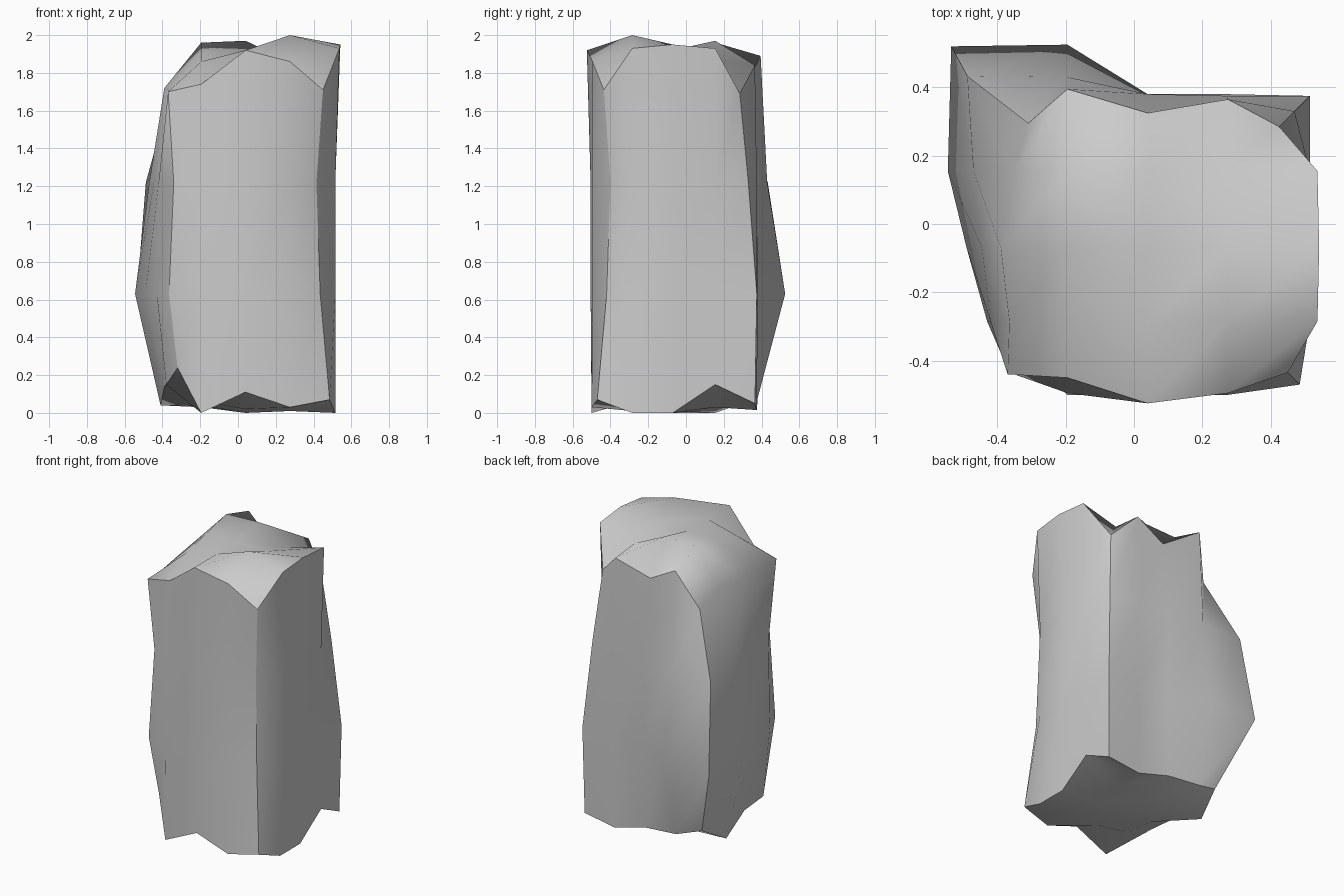
import bpy, bmesh

if "Cube" in bpy.data.objects:
    bpy.data.objects.remove(bpy.data.objects["Cube"])

# regular block lattice: 4 x 4 columns, 3 tiers
XS = [-0.43, -0.195, 0.04, 0.275, 0.515]
YS = [-0.50, -0.285, -0.07, 0.155, 0.375]
PERIM = ([(i, 0) for i in range(4)] + [(4, j) for j in range(4)] +
         [(i, 4) for i in range(4, 0, -1)] + [(0, j) for j in range(4, 0, -1)])
CORNERS = [(0, 0), (4, 0), (4, 4), (0, 4)]

# outward push of each perimeter point, from the front-left corner counter-clockwise
PUSH = [
    [-.11, 0, 0, 0, -.03, 0, 0, 0, -.01, 0, .005, .01, -.05, -.02, -.04, -.05],
    [-.065, -.005, .005, -.005, -.08, 0, 0, 0, 0, .005, .005, .15, .125, .115, .06, 0],
    [-.09, -.005, .005, -.005, -.10, 0, 0, 0, -.045, 0, .005, .055, .058, .04, .015, -.01],
    [-.06, -.05, .025, -.005, -.065, .022, .027, .022, -.09, -.01, -.05, .02,
     -.10, -.08, -.04, -.065],
]
# sideways skew of the back-left corner on each ring
SKEW = [.02, .02, 0, .02]
# heights of the four rings
LEVEL = [
    [.24, 0, .11, .03, .07, 0, 0, .15, .05, .015, .08, .10, .15, .04, .14, .15],
    [.63] * 16,
    [1.22] * 16,
    [1.70, 1.74, 1.92, 1.86, 1.71, 1.93, 1.95, 1.93, 1.69, 1.84, 1.75, 1.89,
     1.62, 1.72, 1.72, 1.71],
]
# interior heights of the caps, rows from front to back
TOP = [[1.86, 1.92, 2.0], [1.91, 1.92, 1.92], [1.96, 1.97, 1.86]]
BOTTOM = [[.06, .02, .01], [.04, 0, .01], [.03, 0, .03]]

bm = bmesh.new()


def ring(push, level, skew):
    """One uneven perimeter ring; corners move along both axes."""
    verts = {}
    for (i, j), p, z in zip(PERIM, push, level):
        sx = (i == 4) - (i == 0)
        sy = (j == 4) - (j == 0)
        s = skew if (i, j) == (0, 4) else 0
        verts[i, j] = bm.verts.new((XS[i] + sx * p + s, YS[j] + sy * p + s, z))
    return verts


def cap(verts, heights, up):
    """Fill a ring with a lumpy 4 x 4 grid."""
    for j in range(1, 4):
        for i in range(1, 4):
            verts[i, j] = bm.verts.new((XS[i], YS[j], heights[j - 1][i - 1]))
    for j in range(4):
        for i in range(4):
            q = [verts[i, j], verts[i + 1, j], verts[i + 1, j + 1], verts[i, j + 1]]
            bm.faces.new(q if up else q[::-1])


# side walls
rings = [ring(*args) for args in zip(PUSH, LEVEL, SKEW)]
for low, high in zip(rings, rings[1:]):
    for k, a in enumerate(PERIM):
        b = PERIM[(k + 1) % 16]
        bm.faces.new((low[a], low[b], high[b], high[a]))

# top and underside
cap(rings[-1], TOP, True)
cap(rings[0], BOTTOM, False)

# smooth faces with hard block edges (the left top edge stays soft)
for f in bm.faces:
    f.smooth = True
for low, high in zip(rings, rings[1:]):
    for c in CORNERS:
        bm.edges.get((low[c], high[c])).smooth = False
for r, count in ((rings[0], 16), (rings[-1], 12)):
    for k in range(count):
        bm.edges.get((r[PERIM[k]], r[PERIM[(k + 1) % 16]])).smooth = False

mesh = bpy.data.meshes.new("rock_pillar")
bm.to_mesh(mesh)
bm.free()
rock = bpy.data.objects.new("rock_pillar", mesh)
bpy.context.collection.objects.link(rock)
